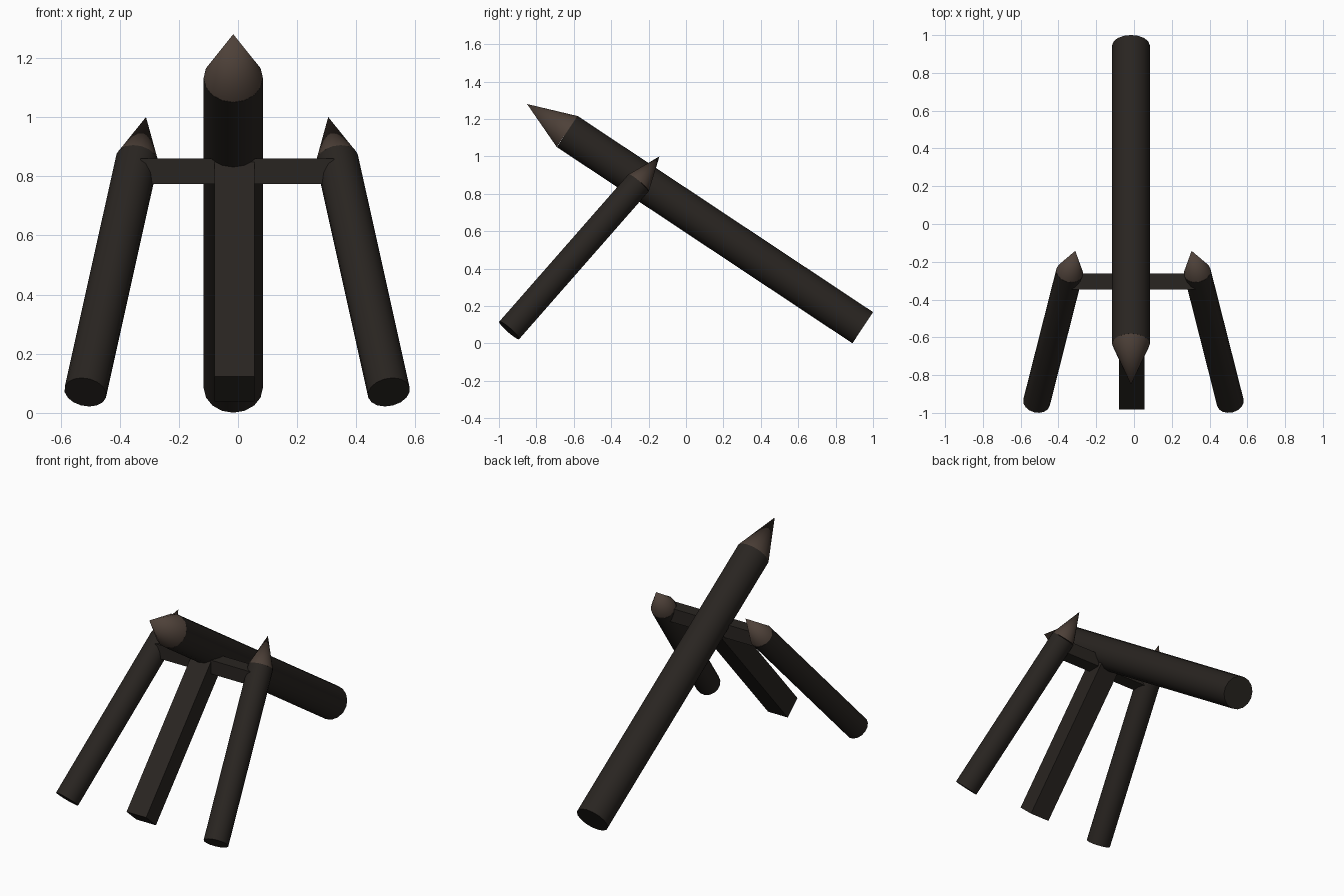
import bpy, bmesh, math
from mathutils import Vector, Matrix

if "Cube" in bpy.data.objects:
    bpy.data.objects.remove(bpy.data.objects["Cube"])


def material(name, rgb):
    m = bpy.data.materials.new(name)
    m.diffuse_color = (*rgb, 1)
    m.use_nodes = True
    m.node_tree.nodes["Principled BSDF"].inputs["Base Color"].default_value = m.diffuse_color
    return m


bark = material("bark", (0.022, 0.018, 0.015))
wood = material("cut_wood", (0.075, 0.052, 0.040))


def finish(name, bm, mat, smooth=False):
    mesh = bpy.data.meshes.new(name)
    bm.to_mesh(mesh)
    bm.free()
    mesh.materials.append(mat)
    ob = bpy.data.objects.new(name, mesh)
    bpy.context.collection.objects.link(ob)
    if smooth:
        bpy.ops.object.select_all(action='DESELECT')
        ob.select_set(True)
        bpy.context.view_layer.objects.active = ob
        bpy.ops.object.shade_smooth_by_angle(angle=math.radians(35))
    return ob


def between(a, b):
    # frame at the midpoint, local z along a->b, local x kept level
    z = (b - a).normalized()
    x = Vector((0, 1, 0)).cross(z) if abs(z.y) < 0.1 else z.cross(Vector((0, 0, 1)))
    x.normalize()
    y = z.cross(x)
    rot = Matrix((x, y, z)).transposed().to_4x4()
    return Matrix.Translation((a + b) / 2) @ rot


def cone(name, a, b, r1, r2, mat, sides=16):
    a, b = Vector(a), Vector(b)
    bm = bmesh.new()
    bmesh.ops.create_cone(bm, cap_ends=True, segments=sides, radius1=r1, radius2=r2,
                          depth=(b - a).length, matrix=between(a, b))
    return finish(name, bm, mat, True)


def beam(name, a, b, w, h):
    a, b = Vector(a), Vector(b)
    bm = bmesh.new()
    bmesh.ops.create_cube(bm, size=1, matrix=between(a, b) @ Matrix.Diagonal((w, h, (b - a).length, 1)))
    return finish(name, bm, bark)


def stake(name, foot, shoulder, tip, r):
    cone(name + "_log", foot, shoulder, r, r, bark)
    cone(name + "_point", shoulder, tip, r, 0, wood)


# long sharpened log leaning forward
stake("main", (-0.016, 0.945, 0.084), (-0.016, -0.635, 1.133), (-0.016, -0.85, 1.28), 0.1)

# pair of splayed sharpened supports
for side, s in (("left", -1), ("right", 1)):
    stake(side + "_support", (-0.003 + s * 0.513, -0.945, 0.07),
          (-0.003 + s * 0.338, -0.255, 0.857), (-0.003 + s * 0.308, -0.142, 1.0), 0.072)

# crossbar joining the supports
beam("crossbar", (-0.33, -0.304, 0.817), (0.325, -0.304, 0.817), 0.085, 0.085)

# square centre prop under the main log
beam("centre_prop", (-0.012, -0.935, 0.08), (-0.012, -0.255, 0.855), 0.135, 0.128)
